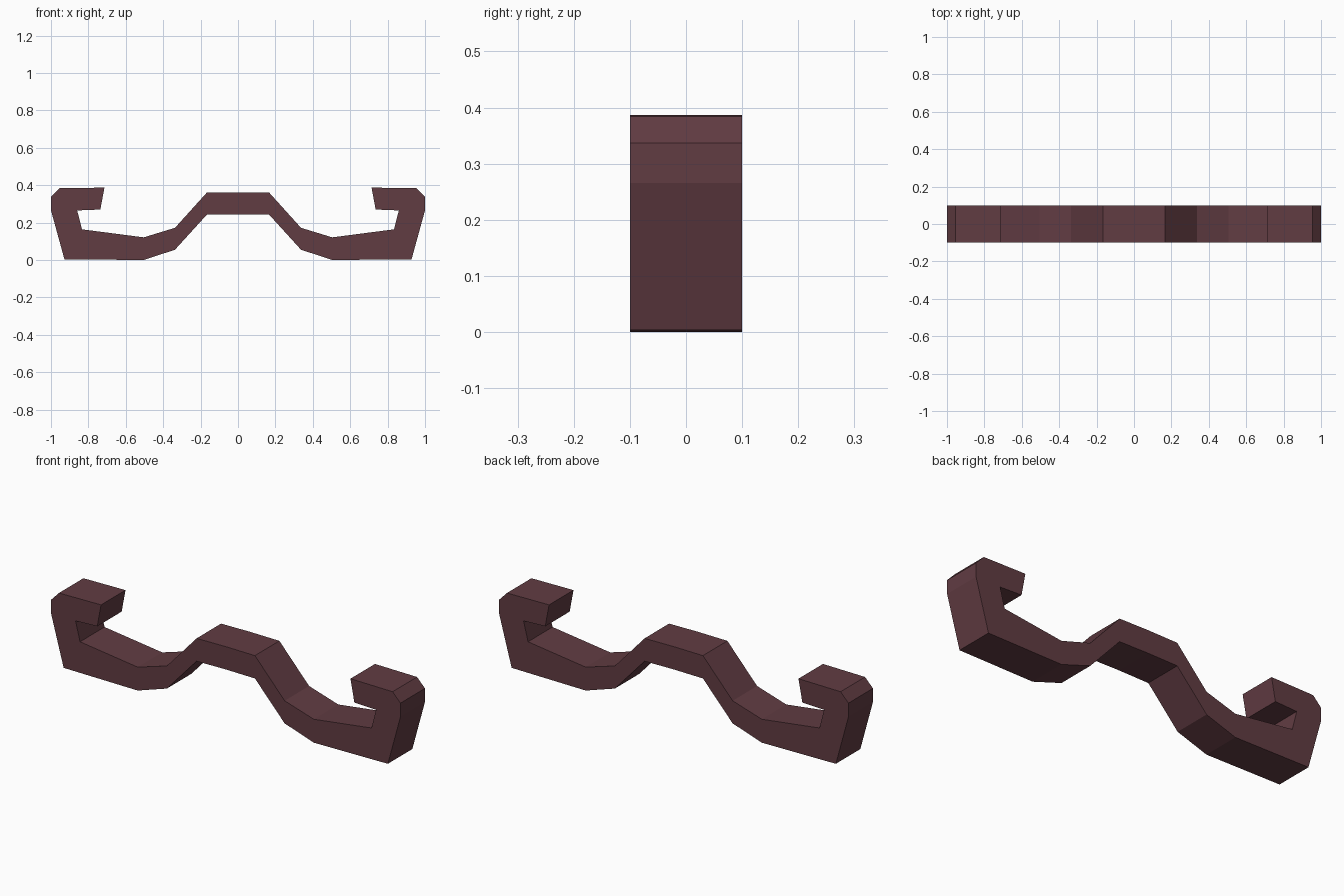
import bpy, bmesh

if "Cube" in bpy.data.objects:
    bpy.data.objects.remove(bpy.data.objects["Cube"])

# One flat colour
mat = bpy.data.materials.new("dark maroon")
mat.diffuse_color = (0.12, 0.045, 0.055, 1)
mat.use_nodes = True
mat.node_tree.nodes["Principled BSDF"].inputs["Base Color"].default_value = mat.diffuse_color

# Right half of the front outline (x, z), from top centre round the hook to bottom centre
half = [(0, 0.362), (0.167, 0.36), (0.337, 0.172), (0.504, 0.121),
        (0.834, 0.164), (0.86, 0.265), (0.736, 0.27), (0.714, 0.387),
        (0.955, 0.384), (1.0, 0.337), (1.0, 0.266), (0.928, 0.004),
        (0.504, 0.0), (0.337, 0.055), (0.167, 0.242), (0, 0.244)]
outline = half + [(-x, z) for x, z in reversed(half[1:-1])]

# Extrude the outline through the depth of the handlebar
bm = bmesh.new()
face = bm.faces.new([bm.verts.new((x, -0.1, z)) for x, z in outline])
ext = bmesh.ops.extrude_face_region(bm, geom=[face], use_keep_orig=True)
back = [v for v in ext["geom"] if isinstance(v, bmesh.types.BMVert)]
bmesh.ops.translate(bm, verts=back, vec=(0, 0.2, 0))
bmesh.ops.recalc_face_normals(bm, faces=bm.faces)

mesh = bpy.data.meshes.new("curled_bar")
bm.to_mesh(mesh)
bm.free()
mesh.materials.append(mat)
bpy.context.collection.objects.link(bpy.data.objects.new("curled_bar", mesh))
